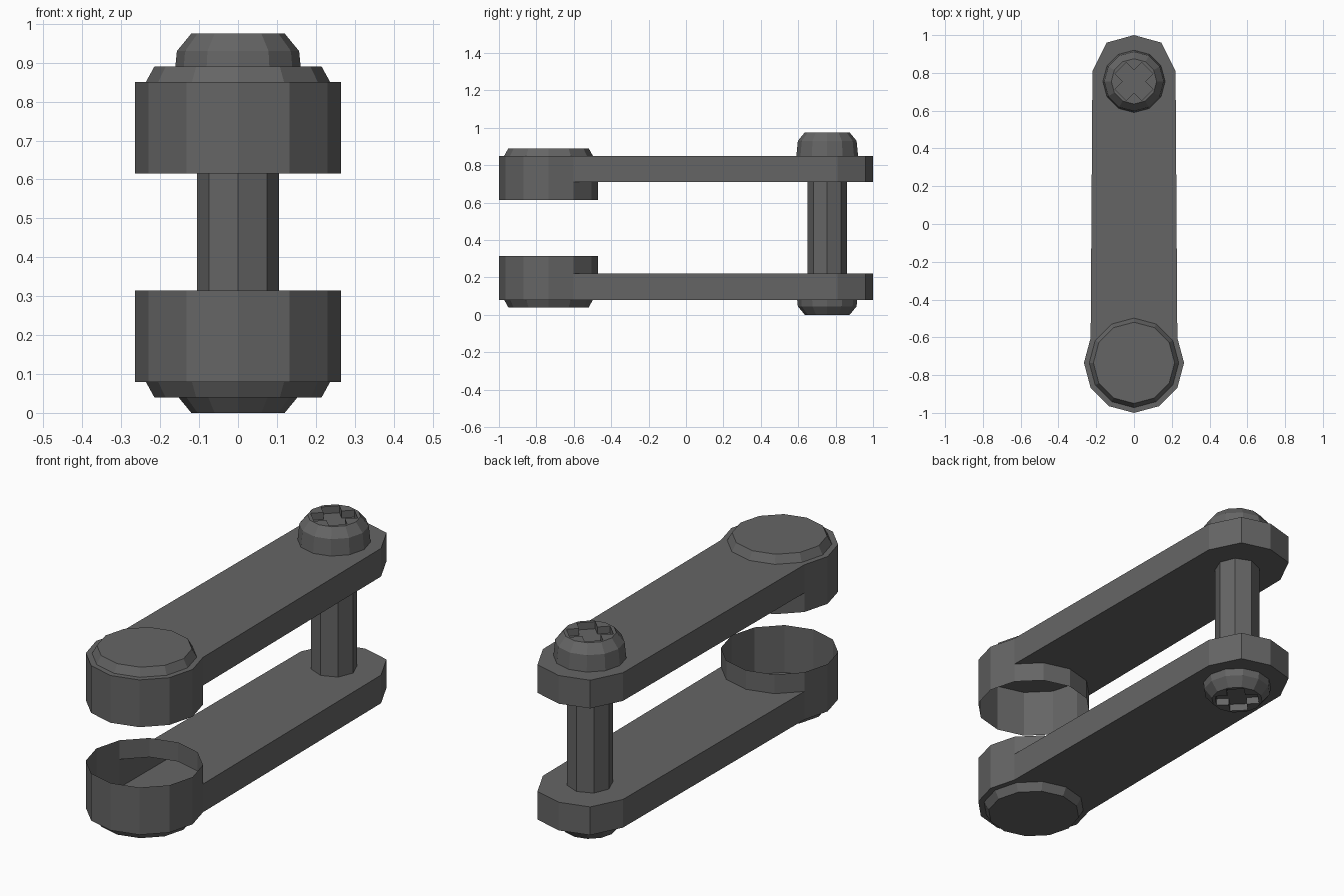
import bpy, bmesh, math

if "Cube" in bpy.data.objects:
    bpy.data.objects.remove(bpy.data.objects["Cube"])

CUP_Y, CUP_R, PIN_Y = -0.735, 0.265, 0.755

steel = bpy.data.materials.new("dark_grey_steel")
steel.diffuse_color = (0.13, 0.13, 0.13, 1)
steel.use_nodes = True
steel.node_tree.nodes["Principled BSDF"].inputs["Base Color"].default_value = steel.diffuse_color


def finish(name, bm):
    me = bpy.data.meshes.new(name)
    bm.to_mesh(me)
    bm.free()
    me.materials.append(steel)
    ob = bpy.data.objects.new(name, me)
    bpy.context.collection.objects.link(ob)
    return ob


def circle(r, n, y, start=0):
    return [(r * math.cos(math.radians(start) + i * math.tau / n),
             y + r * math.sin(math.radians(start) + i * math.tau / n)) for i in range(n)]


def walls(bm, low, high):
    for i in range(len(low)):
        j = (i + 1) % len(low)
        bm.faces.new((low[i], low[j], high[j], high[i]))


def stack(name, rings):
    """Closed solid from matching outlines, each given as (points, z)."""
    bm = bmesh.new()
    vs = [[bm.verts.new((x, y, z)) for x, y in pts] for pts, z in rings]
    for a, b in zip(vs, vs[1:]):
        walls(bm, a, b)
    bm.faces.new(vs[0])
    bm.faces.new(vs[-1])
    bmesh.ops.recalc_face_normals(bm, faces=bm.faces)
    return finish(name, bm)


def arm(name, zmap):
    """Hollow arm whose front end opens into a round cup."""
    bm = bmesh.new()
    cup = circle(CUP_R, 12, CUP_Y, 150)          # first 9 points: front arc, left to right
    tip = [(0.22, 0.81), (0.145, 0.96), (0, 1), (-0.145, 0.96), (-0.22, 0.81)]

    def ring(pts, z):
        return [bm.verts.new((x, y, zmap(z))) for x, y in pts]

    floor = ring(cup[:9] + tip, 0.08)
    mid_cup, mid_tip = ring(cup, 0.22), ring(tip, 0.22)
    rim = ring(cup, 0.315)
    outer = bm.faces.new(floor)
    walls(bm, floor, mid_cup[:9] + mid_tip)
    walls(bm, mid_cup, rim)
    # flat inner side of the arm, cut around the back of the cup
    bm.faces.new([mid_cup[8]] + mid_tip + [mid_cup[i] for i in (0, 11, 10, 9)])
    bmesh.ops.recalc_face_normals(bm, faces=bm.faces)
    bm.normal_update()
    if outer.normal.z * (zmap(0.08) - zmap(0.22)) < 0:
        bmesh.ops.reverse_faces(bm, faces=bm.faces)
    return finish(name, bm)


def screw_head(name, zmap):
    """Domed head with a diagonal cross slot."""
    head = stack(name, [(circle(r, 12, PIN_Y), zmap(z))
                        for r, z in ((0.165, 0.125), (0.157, 0.045), (0.12, 0))])
    w, l = 0.042, 0.1
    cross = []
    for k in range(4):
        a = math.radians(45 + 90 * k)
        for u, v in ((l, -w), (l, w), (w, w)):
            cross.append((u * math.cos(a) - v * math.sin(a),
                          PIN_Y + u * math.sin(a) + v * math.cos(a)))
    cutter = stack(name + "_slot_cutter", [(cross, zmap(-0.05)), (cross, zmap(0.035))])
    cutter.hide_render = True
    cutter.hide_set(True)
    cutter.display_type = 'WIRE'
    mod = head.modifiers.new("slot", 'BOOLEAN')
    mod.operation = 'DIFFERENCE'
    mod.solver = 'EXACT'
    mod.object = cutter


# mirrored arms with raised cup caps
for side, zmap in (("lower", lambda z: z), ("upper", lambda z: 0.93 - z)):
    arm(side + "_arm", zmap)
    stack(side + "_cup_cap", [(circle(0.237, 12, CUP_Y), zmap(0.08)),
                              (circle(0.215, 12, CUP_Y), zmap(0.04))])

# connecting pin and its two heads
stack("pin", [(circle(0.105, 8, PIN_Y), 0.2), (circle(0.105, 8, PIN_Y), 0.73)])
screw_head("lower_screw_head", lambda z: z)
screw_head("upper_screw_head", lambda z: 0.975 - z)
